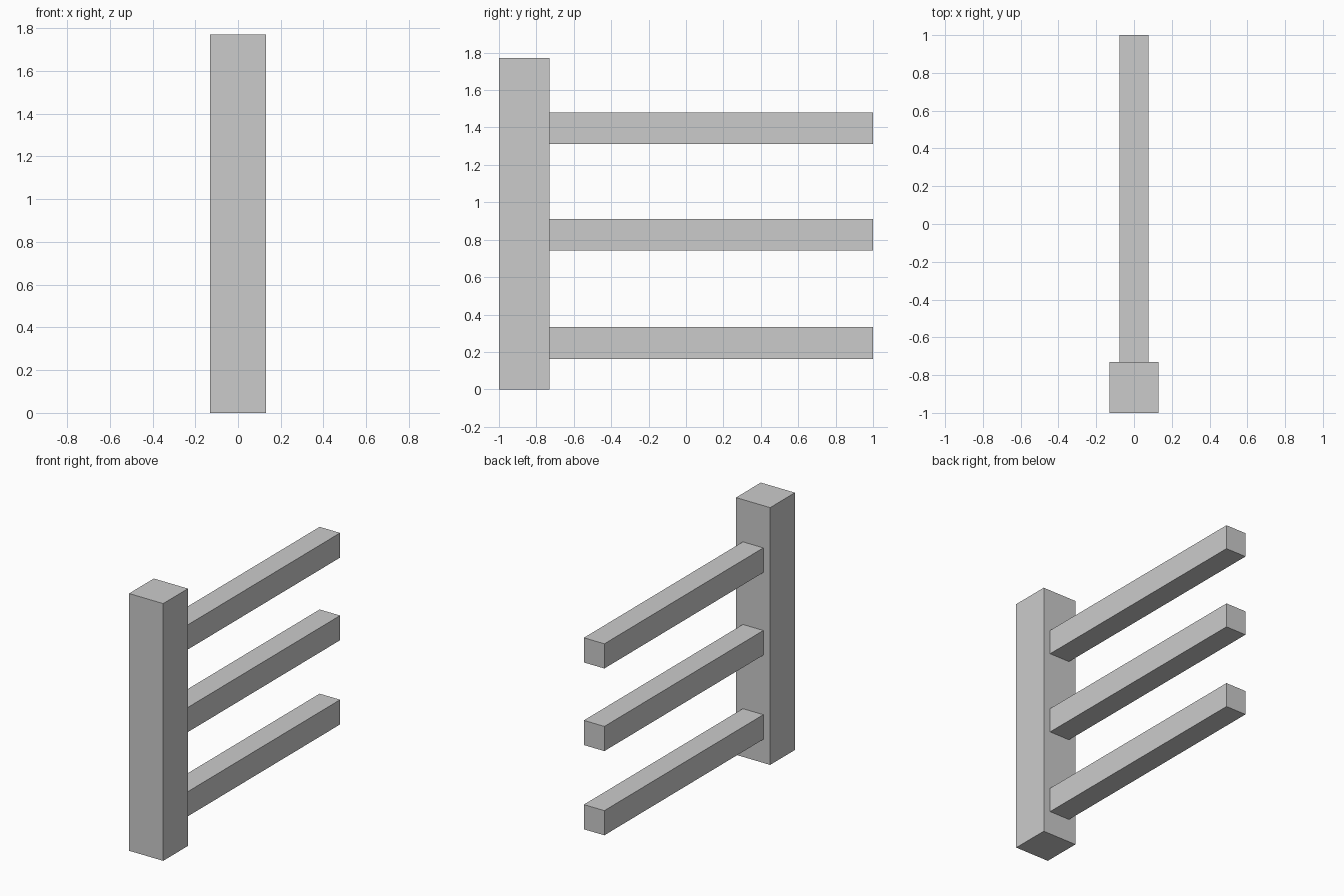
import bpy

if "Cube" in bpy.data.objects:
    bpy.data.objects.remove(bpy.data.objects["Cube"])


def box(name, lo, hi):
    """Axis-aligned box between two corners."""
    centre = [(a + b) / 2 for a, b in zip(lo, hi)]
    bpy.ops.mesh.primitive_cube_add(size=1, location=centre)
    ob = bpy.context.object
    ob.name = name
    ob.scale = [b - a for a, b in zip(lo, hi)]
    bpy.ops.object.transform_apply(location=False, rotation=False, scale=True)
    return ob


POST_BACK = -0.73
RAIL_HALF_WIDTH = 0.078
RAIL_HEIGHT = 0.17

# Upright post at the front
box("post", (-0.13, -1, 0), (0.13, POST_BACK, 1.772))

# Three horizontal rails running back from the post
for name, z in (("lower_rail", 0.162), ("middle_rail", 0.742), ("upper_rail", 1.311)):
    box(name, (-RAIL_HALF_WIDTH, POST_BACK, z),
        (RAIL_HALF_WIDTH, 1, z + RAIL_HEIGHT))
